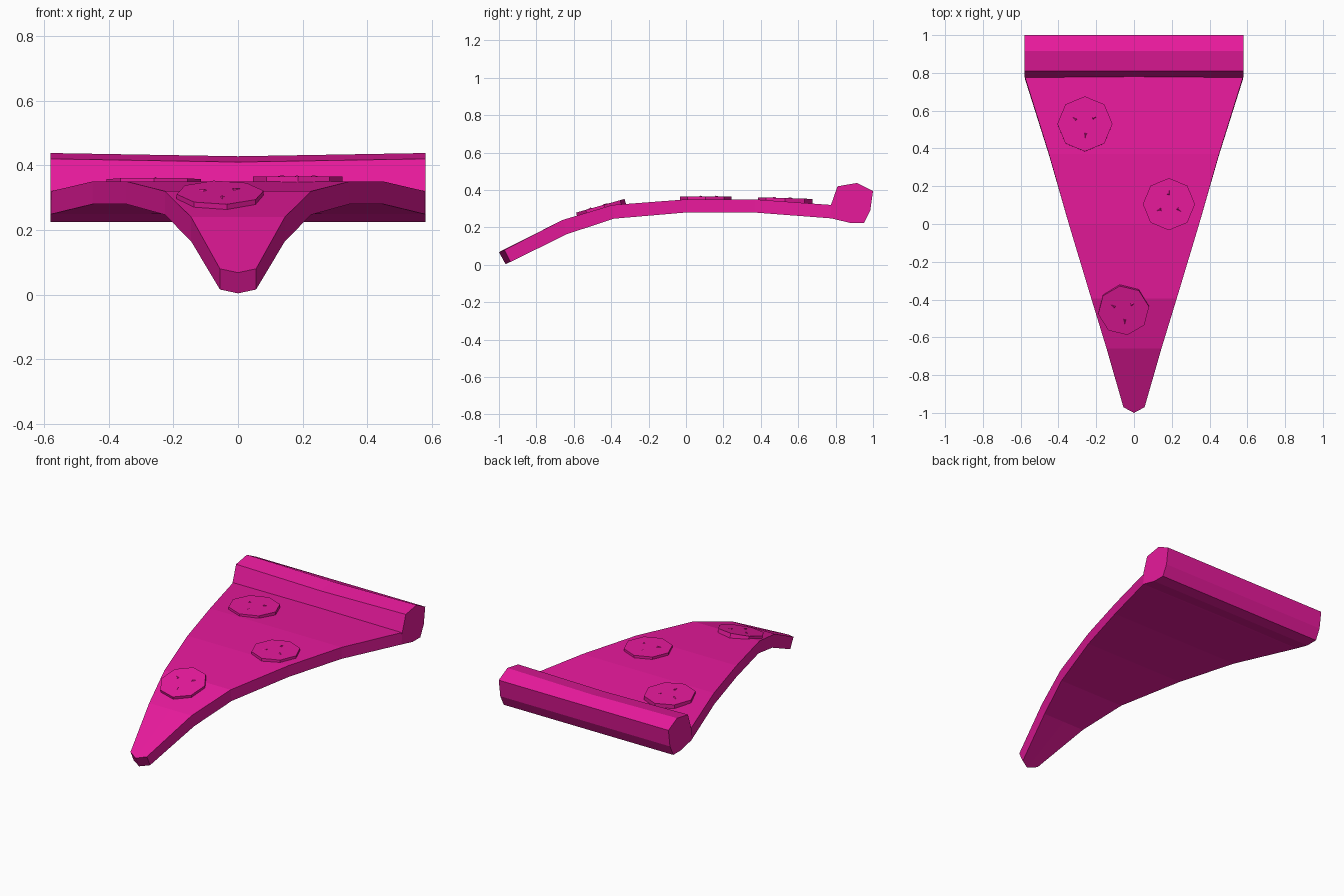
import bpy, bmesh
from math import pi, cos, sin
from mathutils import Matrix, Vector

if "Cube" in bpy.data.objects:
    bpy.data.objects.remove(bpy.data.objects["Cube"])

mat = bpy.data.materials.new("magenta")
mat.diffuse_color = (0.80, 0.01, 0.33, 1)
mat.use_nodes = True
mat.node_tree.nodes["Principled BSDF"].inputs["Base Color"].default_value = mat.diffuse_color


def finish(name, bm):
    bmesh.ops.recalc_face_normals(bm, faces=bm.faces)
    mesh = bpy.data.meshes.new(name)
    bm.to_mesh(mesh)
    bm.free()
    mesh.materials.append(mat)
    ob = bpy.data.objects.new(name, mesh)
    bpy.context.collection.objects.link(ob)
    return ob


def loft(name, rings):
    """Skin a list of closed rings and cap both ends."""
    bm = bmesh.new()
    vs = [[bm.verts.new(p) for p in r] for r in rings]
    n = len(vs[0])
    for a, b in zip(vs, vs[1:]):
        for i in range(n):
            j = (i + 1) % n
            bm.faces.new((a[i], a[j], b[j], b[i]))
    bm.faces.new(vs[0])
    bm.faces.new(vs[-1])
    return finish(name, bm)


# Drooping wedge: half width, top y, top z, bottom y, bottom z
stations = [
    (0.145, -0.66, 0.24, -0.635, 0.165),
    (0.226, -0.395, 0.32, -0.385, 0.247),
    (0.345, 0.0, 0.35, 0.0, 0.28),
    (0.45, 0.37, 0.35, 0.365, 0.28),
    (0.578, 0.78, 0.32, 0.77, 0.249),
    (0.578, 0.83, 0.317, 0.83, 0.247),
]
tip = [(-0.056, -0.97, 0.08), (0, -1.0, 0.068), (0.056, -0.97, 0.08),
       (0.056, -0.938, 0.016), (0, -0.965, 0.004), (-0.056, -0.938, 0.016)]
rings = [tip]
for w, ty, tz, by, bz in stations:
    rings.append([(-w, ty, tz), (0, ty, tz), (w, ty, tz),
                  (w, by, bz), (0, by, bz), (-w, by, bz)])
loft("slice_base", rings)

# Rolled crust, slightly lower in the middle
profile = [(0.775, 0.249), (0.775, 0.32), (0.81, 0.42), (0.915, 0.438),
           (1.0, 0.395), (0.985, 0.29), (0.952, 0.225), (0.875, 0.225)]
loft("crust", [[(x, y + (0.005 if x == 0 and y < 0.8 else 0),
                 z - (0.01 if x == 0 and z > 0.4 else 0)) for y, z in profile]
               for x in (-0.58, 0, 0.58)])

# Eight-sided topping discs with small raised flecks
discs = [(-0.26, 0.53, 0.357, 0.146, -0.03, 0),
         (0.185, 0.105, 0.365, 0.138, 0.0, 0),
         (-0.055, -0.458, 0.316, 0.136, 0.275, 0.15)]
for k, (x, y, z, r, tilt, spin) in enumerate(discs):
    place = (Matrix.Translation((x, y, z)) @ Matrix.Rotation(tilt, 4, 'X')
             @ Matrix.Rotation(spin, 4, 'Z'))
    bm = bmesh.new()
    bmesh.ops.create_cone(bm, cap_ends=True, segments=8, radius1=r, radius2=r,
                          depth=0.035,
                          matrix=place @ Matrix.Translation((0, 0, -0.0175)))
    finish("topping_disc_%d" % (k + 1), bm)
    bm = bmesh.new()
    for i in range(3):
        a = i * 2 * pi / 3 + 0.6 + k
        m = (place @ Matrix.Translation((0.065 * cos(a), 0.065 * sin(a), 0))
             @ Matrix.Rotation(a, 4, 'Z'))
        base = [bm.verts.new(m @ Vector(p)) for p in
                ((-0.02, -0.008, -0.002), (0.02, -0.005, -0.002), (-0.012, 0.012, -0.002))]
        top = bm.verts.new(m @ Vector((-0.012, 0, 0.005)))
        bm.faces.new(base)
        for j in range(3):
            bm.faces.new((base[j], base[(j + 1) % 3], top))
    finish("topping_flecks_%d" % (k + 1), bm)
